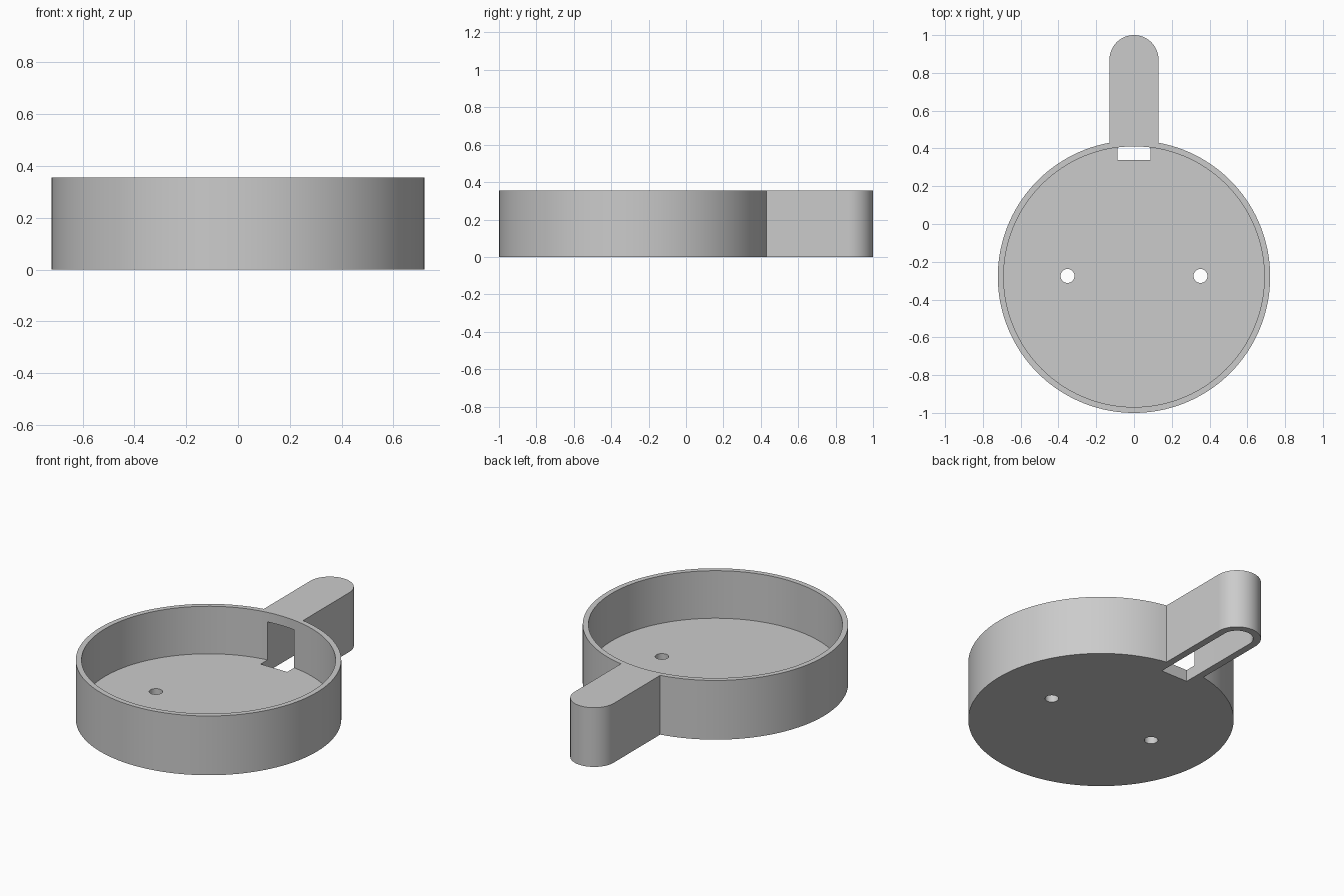
import bpy
import bmesh
from math import pi, cos, sin, asin, radians

cube = bpy.data.objects.get("Cube")
if cube:
    bpy.data.objects.remove(cube, do_unlink=True)

HEIGHT, FLOOR, SLOT_TOP = 0.355, 0.07, 0.298
CENTRE_Y, OUTER_R, INNER_R = -0.279, 0.721, 0.69
HANDLE_R, SLOT_R, END_Y = 0.13, 0.088, 0.87
HOLE_X, HOLE_R = 0.352, 0.037

grey = bpy.data.materials.new("light grey")
grey.use_nodes = True
grey.diffuse_color = (0.6, 0.6, 0.6, 1)
grey.node_tree.nodes["Principled BSDF"].inputs["Base Color"].default_value = (0.6, 0.6, 0.6, 1)


def arc(cx, cy, r, start, end, steps):
    """Points along an arc, both ends included."""
    angles = [start + (end - start) * i / steps for i in range(steps + 1)]
    return [(cx + r * cos(a), cy + r * sin(a)) for a in angles]


def circle(cx, cy, r, steps):
    return arc(cx, cy, r, 0, 2 * pi, steps)[:-1]


def prism(name, outline, z0, z1):
    """Extrude a flat outline from z0 up to z1."""
    bm = bmesh.new()
    face = bm.faces.new([bm.verts.new((x, y, z0)) for x, y in outline])
    top = bmesh.ops.extrude_face_region(bm, geom=[face])["geom"]
    bmesh.ops.translate(bm, vec=(0, 0, z1 - z0),
                        verts=[v for v in top if isinstance(v, bmesh.types.BMVert)])
    bmesh.ops.recalc_face_normals(bm, faces=bm.faces)
    mesh = bpy.data.meshes.new(name)
    bm.to_mesh(mesh)
    bm.free()
    mesh.materials.append(grey)
    obj = bpy.data.objects.new(name, mesh)
    bpy.context.collection.objects.link(obj)
    return obj


# Round dish and rounded handle as one outline
join = asin(HANDLE_R / OUTER_R)
outline = arc(0, CENTRE_Y, OUTER_R, pi / 2 + join, 2.5 * pi - join, 128)
outline += arc(0, END_Y, HANDLE_R, 0, pi, 32)
dish = prism("dish_with_handle", outline, 0, HEIGHT)

# Bowl recess, handle slot open to the underside, and two floor holes
slot = [(-SLOT_R, 0.34), (SLOT_R, 0.34)] + arc(0, END_Y, SLOT_R, 0, pi, 32)
cutters = [
    prism("bowl_cutter", circle(0, CENTRE_Y, INNER_R, 128), FLOOR, HEIGHT + 0.1),
    prism("slot_cutter", slot, -0.1, SLOT_TOP),
]
for side in (-1, 1):
    cutters.append(prism("hole_cutter", circle(side * HOLE_X, -0.275, HOLE_R, 32), -0.1, 0.2))

for cutter in cutters:
    cutter.hide_render = True
    mod = dish.modifiers.new(cutter.name, 'BOOLEAN')
    mod.operation = 'DIFFERENCE'
    mod.solver = 'EXACT'
    mod.object = cutter

# Bake the cuts and drop the cutters
graph = bpy.context.evaluated_depsgraph_get()
result = bpy.data.meshes.new_from_object(dish.evaluated_get(graph))
dish.modifiers.clear()
dish.data = result
for cutter in cutters:
    bpy.data.objects.remove(cutter, do_unlink=True)

# Smooth curved walls with crisp rims
for obj in bpy.context.selected_objects:
    obj.select_set(False)
dish.select_set(True)
bpy.context.view_layer.objects.active = dish
bpy.ops.object.shade_smooth_by_angle(angle=radians(30))
